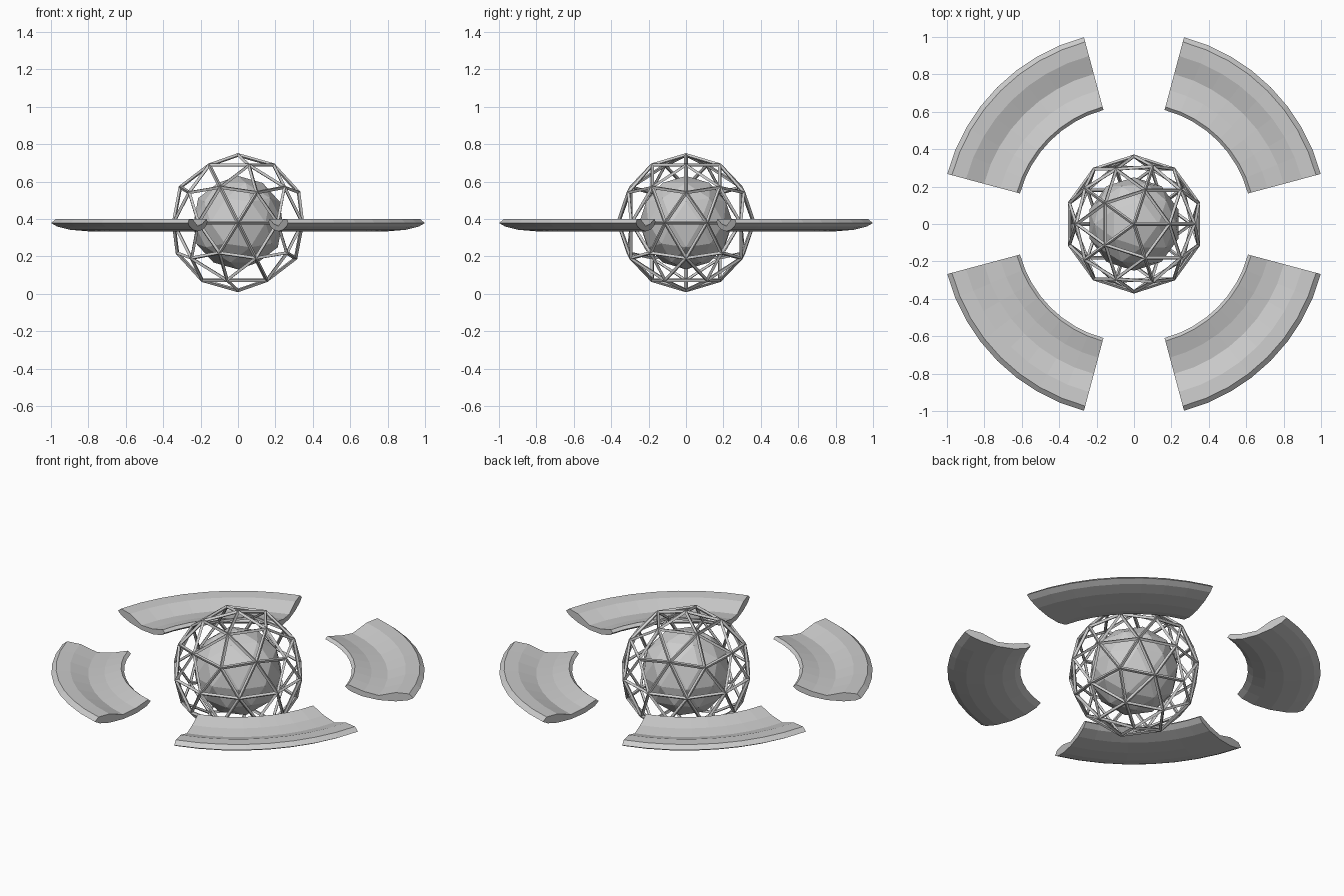
import bpy, bmesh
from math import radians, sin, cos

CENTRE = 0.38

# Remove the default cube
cube = bpy.data.objects.get("Cube")
if cube:
    bpy.data.objects.remove(cube)

# Single grey finish
grey = bpy.data.materials.new("grey")
grey.use_nodes = True
colour = (0.6, 0.6, 0.6, 1)
grey.diffuse_color = colour
grey.node_tree.nodes["Principled BSDF"].inputs["Base Color"].default_value = colour


def finish(bm, name, z=0.0):
    bmesh.ops.recalc_face_normals(bm, faces=bm.faces)
    mesh = bpy.data.meshes.new(name)
    bm.to_mesh(mesh)
    bm.free()
    mesh.materials.append(grey)
    obj = bpy.data.objects.new(name, mesh)
    obj.location.z = z
    bpy.context.collection.objects.link(obj)
    return obj


def icosphere(name, radius):
    bm = bmesh.new()
    bmesh.ops.create_icosphere(bm, subdivisions=2, radius=radius)
    return finish(bm, name, CENTRE)


# Faceted core inside a strut cage
icosphere("core", 0.25)
cage = icosphere("cage", 0.362)
wire = cage.modifiers.new("struts", 'WIREFRAME')
wire.thickness = 0.02
wire.offset = 0
wire.use_even_offset = True

# Ring cross-section as (radius, height): grooved top, rounded underside
PROFILE = [(1.034, 0.378), (1.008, 0.4), (0.93, 0.396), (0.83, 0.362),
           (0.74, 0.373), (0.648, 0.4), (0.631, 0.385), (0.66, 0.363),
           (0.73, 0.342), (0.83, 0.334), (0.93, 0.342), (1.0, 0.359)]


def ring_segment(name, start, span=60, steps=8):
    bm = bmesh.new()
    rows = []
    for i in range(steps + 1):
        a = radians(start + span * i / steps)
        rows.append([bm.verts.new((r * cos(a), r * sin(a), z)) for r, z in PROFILE])
    n = len(PROFILE)
    for a, b in zip(rows, rows[1:]):
        for j in range(n):
            k = (j + 1) % n
            bm.faces.new((a[j], a[k], b[k], b[j]))
    bm.faces.new(rows[0])
    bm.faces.new(rows[-1])
    return finish(bm, name)


# Four ring segments with gaps on the axes
for i, side in enumerate(("back_left", "back_right", "front_right", "front_left")):
    ring_segment("ring_" + side, 15 + 90 * i)
